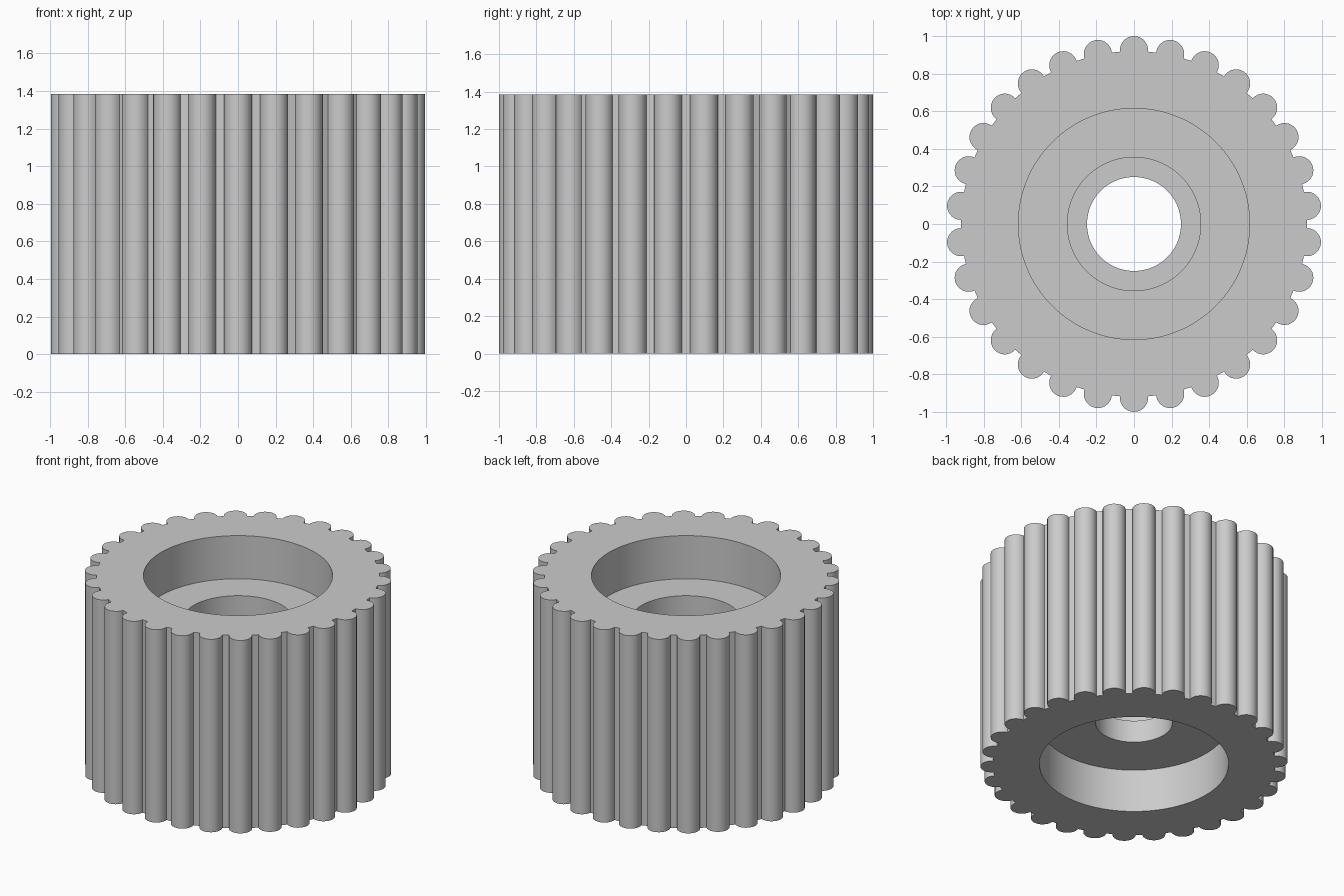
import bpy, bmesh, math

if "Cube" in bpy.data.objects:
    bpy.data.objects.remove(bpy.data.objects["Cube"])

TEETH = 30          # rounded ribs, one of them pointing to +y
STEPS = 15          # points per rib
HEIGHT = 1.385
RIB_C, RIB_R, BODY_R = 0.925, 0.075, 0.92

# angle at which a rib's circle meets the body circle
ARC = math.acos((BODY_R**2 - RIB_C**2 - RIB_R**2) / (2 * RIB_C * RIB_R))


def ribbed_outline():
    pts = []
    for t in range(TEETH):
        a = math.pi / 2 + t * math.tau / TEETH
        for s in range(STEPS):
            b = a - ARC + 2 * ARC * s / (STEPS - 1)
            pts.append((RIB_C * math.cos(a) + RIB_R * math.cos(b),
                        RIB_C * math.sin(a) + RIB_R * math.sin(b)))
    return pts


def circle(r):
    n = TEETH * STEPS
    pts = []
    for i in range(n):
        a = math.pi / 2 + (i - (STEPS - 1) / 2) * math.tau / n
        pts.append((r * math.cos(a), r * math.sin(a)))
    return pts


# closed section: ribbed outside, recess at both ends, stepped bore
outline = ribbed_outline()
sections = [
    (outline, 0), (outline, HEIGHT),
    (circle(0.615), HEIGHT), (circle(0.615), HEIGHT - 0.31),
    (circle(0.355), HEIGHT - 0.31), (circle(0.355), 0.47),
    (circle(0.25), 0.47), (circle(0.25), 0.31),
    (circle(0.615), 0.31), (circle(0.615), 0),
]

bm = bmesh.new()
rings = [[bm.verts.new((x, y, z)) for x, y in pts] for pts, z in sections]
n = len(outline)
for k, ring in enumerate(rings):
    nxt = rings[(k + 1) % len(rings)]
    for i in range(n):
        j = (i + 1) % n
        bm.faces.new((ring[i], ring[j], nxt[j], nxt[i]))
bmesh.ops.recalc_face_normals(bm, faces=bm.faces)

mesh = bpy.data.meshes.new("ribbed_wheel")
bm.to_mesh(mesh)
bm.free()
wheel = bpy.data.objects.new("ribbed_wheel", mesh)
bpy.context.collection.objects.link(wheel)

grey = bpy.data.materials.new("light grey")
grey.diffuse_color = (0.6, 0.6, 0.6, 1)
grey.use_nodes = True
grey.node_tree.nodes["Principled BSDF"].inputs["Base Color"].default_value = grey.diffuse_color
mesh.materials.append(grey)

bpy.context.view_layer.objects.active = wheel
wheel.select_set(True)
bpy.ops.object.shade_smooth_by_angle(angle=math.radians(30))
